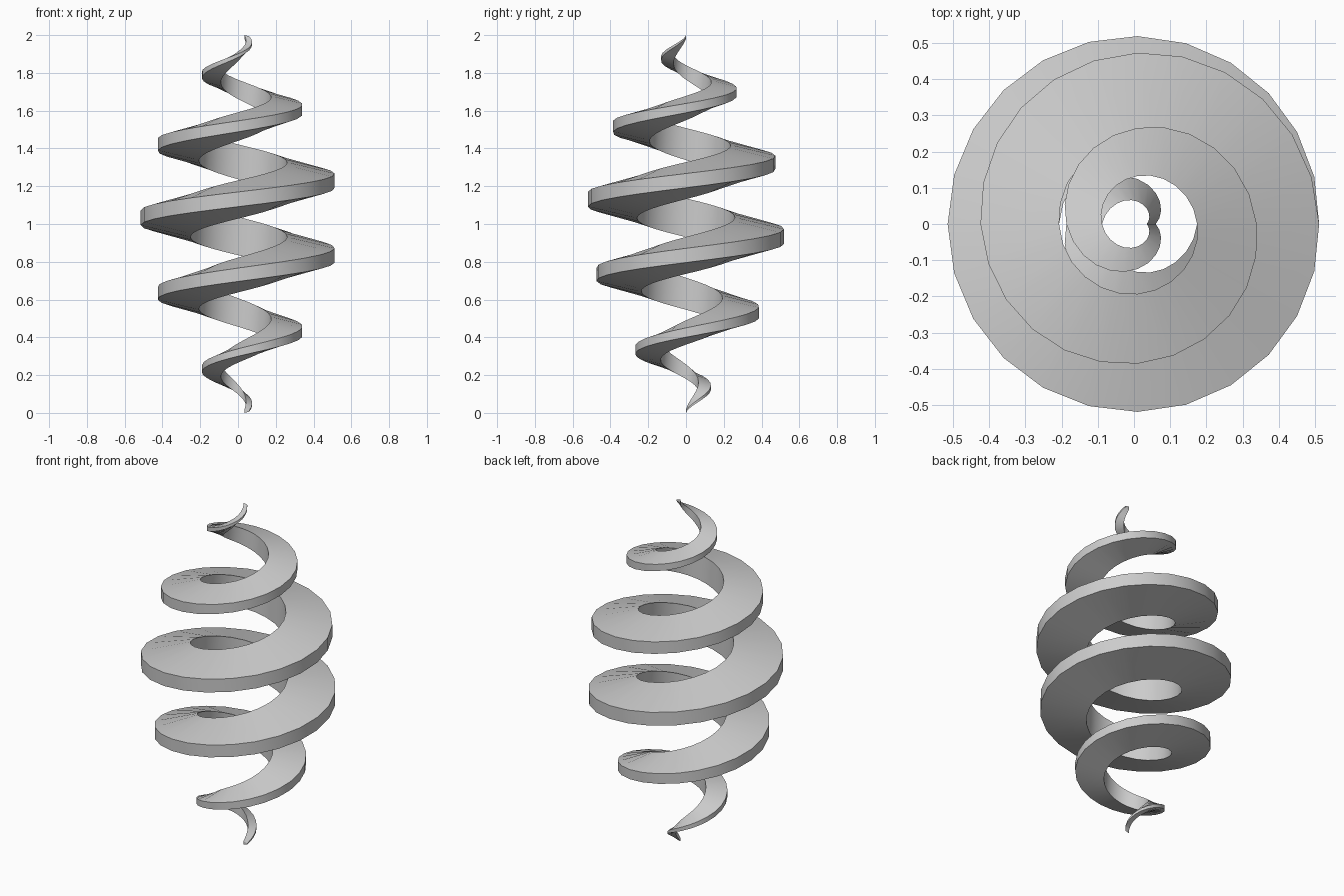
import bpy, math

if "Cube" in bpy.data.objects:
    bpy.data.objects.remove(bpy.data.objects["Cube"])

TURNS, STEPS = 5, 24            # five turns, 24 segments per turn
PITCH, Z0, CX = 0.396, 0.0065, 0.01
# tapered thread section (radial, vertical), scaled by the local radius
SECTION = [(0.5, -0.125), (1.0, -0.005), (1.0, 0.145), (0.5, 0.265)]


def radius(t):
    """Outer radius swells from the tips to the middle."""
    return 0.05 + 0.475 * math.sin(math.pi * t / TURNS)


# spiral ribbon: sweep the section along the helix
verts, faces = [], []
n = TURNS * STEPS
for i in range(n + 1):
    t = i / STEPS
    a, r = 2 * math.pi * t, radius(t)
    for u, v in SECTION:
        verts.append((CX + u * r * math.cos(a), u * r * math.sin(a),
                      Z0 + PITCH * t + v * r))
for i in range(n):
    for k in range(4):
        j = (k + 1) % 4
        faces.append((4 * i + k, 4 * i + j, 4 * i + 4 + j, 4 * i + 4 + k))
# end caps
faces += [(3, 2, 1, 0), (4 * n, 4 * n + 1, 4 * n + 2, 4 * n + 3)]

mesh = bpy.data.meshes.new("spiral_ribbon")
mesh.from_pydata(verts, [], [f[::-1] for f in faces])
mesh.update()
ribbon = bpy.data.objects.new("spiral_ribbon", mesh)
bpy.context.collection.objects.link(ribbon)

# plain grey material
grey = bpy.data.materials.new("light_grey")
grey.diffuse_color = (0.6, 0.6, 0.6, 1)
grey.use_nodes = True
grey.node_tree.nodes["Principled BSDF"].inputs["Base Color"].default_value = grey.diffuse_color
mesh.materials.append(grey)

# consistent outward normals, smooth along the sweep, sharp at the section corners
bpy.context.view_layer.objects.active = ribbon
ribbon.select_set(True)
bpy.ops.object.mode_set(mode='EDIT')
bpy.ops.mesh.select_all(action='SELECT')
bpy.ops.mesh.normals_make_consistent(inside=False)
bpy.ops.object.mode_set(mode='OBJECT')
bpy.ops.object.shade_smooth_by_angle(angle=math.radians(30))
